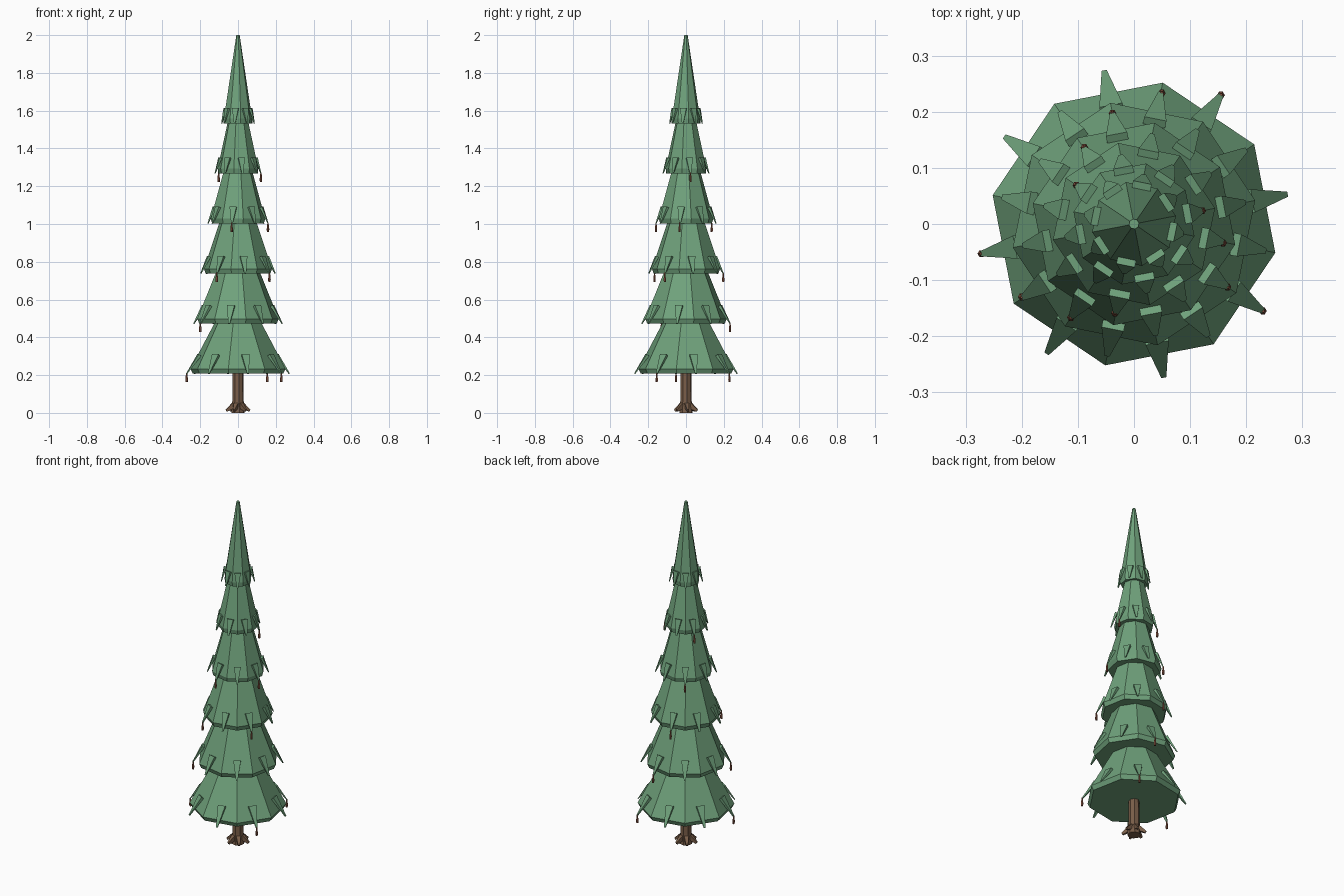
import bpy, math
from mathutils import Vector

if "Cube" in bpy.data.objects:
    bpy.data.objects.remove(bpy.data.objects["Cube"])

def mat(name, c):
    m = bpy.data.materials.new(name)
    m.diffuse_color = (*c, 1)
    m.use_nodes = True
    m.node_tree.nodes["Principled BSDF"].inputs["Base Color"].default_value = m.diffuse_color
    return m

GREEN = mat("needles", (0.16, 0.36, 0.20))
BROWN = mat("bark", (0.19, 0.11, 0.065))
CONE = mat("pine_cone", (0.28, 0.10, 0.06))

def add_loft(data, rings):
    """Skin a stack of equal-length rings, capped at both ends."""
    verts, faces = data
    base, n = len(verts), len(rings[0])
    for r in rings:
        verts.extend(r)
    for k in range(len(rings) - 1):
        for i in range(n):
            a, b = base + k * n + i, base + k * n + (i + 1) % n
            faces.append((a, b, b + n, a + n))
    faces.append(tuple(base + i for i in reversed(range(n))))
    faces.append(tuple(base + (len(rings) - 1) * n + i for i in range(n)))

def ring(r, z, n, start, cx=0, cy=0):
    return [(cx + r * math.cos(start + i * math.tau / n),
             cy + r * math.sin(start + i * math.tau / n), z) for i in range(n)]

def add_wedge(data, ang, p0, p1, size0, size1):
    """Tapered box in the radial plane: p = (radius, z), size = (width, thickness)."""
    out = Vector((math.cos(ang), math.sin(ang), 0))
    side = Vector((-math.sin(ang), math.cos(ang), 0))
    a = out * p0[0] + Vector((0, 0, p0[1]))
    b = out * p1[0] + Vector((0, 0, p1[1]))
    up = (b - a).normalized().cross(side)
    rings = []
    for c, (w, t) in ((a, size0), (b, size1)):
        rings.append([tuple(c + side * w / 2 * s + up * t / 2 * u)
                      for s, u in ((-1, -1), (1, -1), (1, 1), (-1, 1))])
    add_loft(data, rings)

def make(name, data, m):
    me = bpy.data.meshes.new(name)
    me.from_pydata(data[0], [], data[1])
    me.materials.append(m)
    ob = bpy.data.objects.new(name, me)
    bpy.context.collection.objects.link(ob)
    bpy.context.view_layer.objects.active = ob
    ob.select_set(True)
    bpy.ops.object.mode_set(mode='EDIT')
    bpy.ops.mesh.select_all(action='SELECT')
    bpy.ops.mesh.normals_make_consistent(inside=False)
    bpy.ops.object.mode_set(mode='OBJECT')
    ob.select_set(False)

# trunk with root flares
d = ([], [])
add_loft(d, [ring(0.036, 0, 8, 0.2), ring(0.031, 0.06, 8, 0.2), ring(0.027, 0.3, 8, 0.2)])
make("trunk", d, BROWN)
d = ([], [])
for k in range(6):
    add_wedge(d, math.radians(10 + 60 * k), (0.022, 0.04), (0.063, 0.012), (0.024, 0.03), (0.01, 0.012))
make("roots", d, BROWN)

# foliage tiers: hem radius, radius where the next tier starts, tips with hanging cones (degrees)
STEP = 0.265
TIERS = [(0.257, 0.128, (56, -169, -34)),
         (0.220, 0.121, (78, -147)),
         (0.184, 0.102, (101, -124, -34)),
         (0.147, 0.080, (123, -102, -12)),
         (0.110, 0.057, (146, 11)),
         (0.076, 0.038, ())]
cones = ([], [])
for i, (R, r_next, cone_angles) in enumerate(TIERS):
    z = 0.208 + STEP * i
    hem = z + 0.025
    slope = (R - r_next) / (STEP - 0.025)
    z_top, r_top = hem + 0.29, R - slope * 0.29
    if i == 5:
        z_top, r_top = 2.0, 0.009
        slope = (R - r_top) / (z_top - hem)
    first = 11 if i % 2 == 0 else 33.5
    start = math.radians(first - 22.5)
    d = ([], [])
    add_loft(d, [ring(R * 0.95, z, 8, start), ring(R, hem, 8, start), ring(r_top, z_top, 8, start)])
    make(f"foliage_tier_{i + 1}", d, GREEN)

    # drooping branch tips, one per face
    s = 0.72 + 0.28 * R / 0.257
    z0 = z + 0.098 * s
    r0 = (R - slope * (z0 - hem)) * math.cos(math.pi / 8) + 0.008 * s
    r1 = R + 0.009 + 0.011 * R / 0.257
    d = ([], [])
    for k in range(8):
        add_wedge(d, math.radians(first + 45 * k), (r0, z0), (r1, z - 0.001),
                  (0.042 * s, 0.016 * s), (0.009 * s, 0.005 * s))
    make(f"branch_tips_{i + 1}", d, GREEN)

    # little hanging cones
    for a in cone_angles:
        x, y = r1 * math.cos(math.radians(a)), r1 * math.sin(math.radians(a))
        add_loft(cones, [ring(0.006, z - 0.045, 6, 0, x, y), ring(0.007, z - 0.03, 6, 0, x, y),
                         ring(0.003, z + 0.004, 6, 0, x, y)])
make("hanging_cones", cones, CONE)
